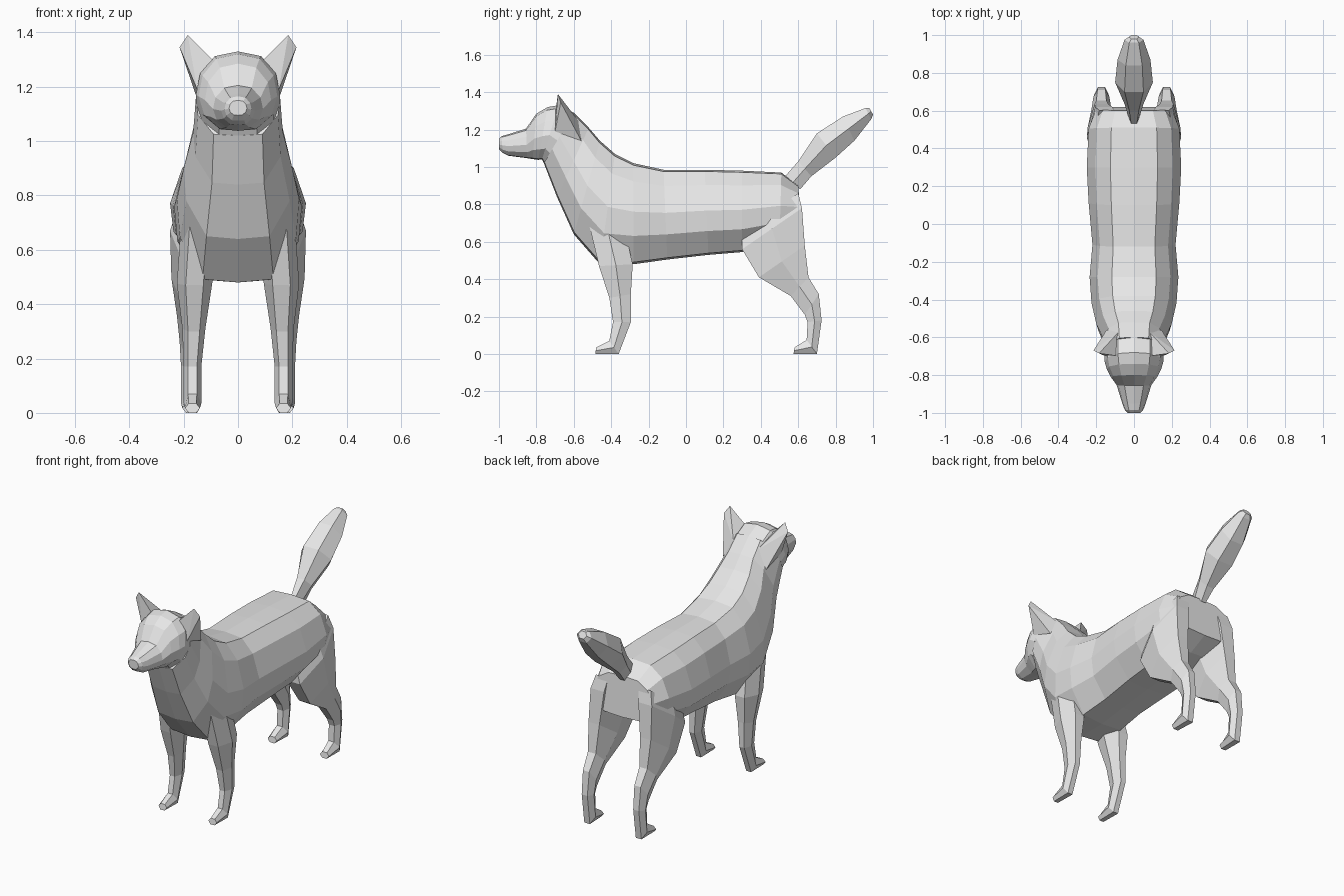
import bpy
import bmesh
from mathutils import Vector

if "Cube" in bpy.data.objects:
    bpy.data.objects.remove(bpy.data.objects["Cube"], do_unlink=True)

# Single plain coat colour
coat = bpy.data.materials.new("light_grey")
coat.use_nodes = True
coat.diffuse_color = (0.8, 0.8, 0.8, 1)
coat.node_tree.nodes["Principled BSDF"].inputs["Base Color"].default_value = coat.diffuse_color


def finish(name, bm):
    """Turn a bmesh into a flat shaded object."""
    bmesh.ops.recalc_face_normals(bm, faces=bm.faces[:])
    mesh = bpy.data.meshes.new(name)
    bm.to_mesh(mesh)
    bm.free()
    mesh.materials.append(coat)
    obj = bpy.data.objects.new(name, mesh)
    bpy.context.collection.objects.link(obj)
    return obj


def loft(name, stations, section, side=1):
    """Skin rings: each station is (y, z) of one edge, (y, z) of the other, then x range."""
    bm = bmesh.new()
    rings = []
    for ya, za, yb, zb, xa, xb in stations:
        ring = []
        for across, along in section:
            x = xa + (xb - xa) * across
            point = Vector((x * side, ya, za)).lerp(Vector((x * side, yb, zb)), along)
            ring.append(bm.verts.new(point))
        rings.append(ring)
    count = len(section)
    for ring, following in zip(rings, rings[1:]):
        for i in range(count):
            j = (i + 1) % count
            bm.faces.new((ring[i], ring[j], following[j], following[i]))
    bm.faces.new(rings[0])
    bm.faces.new(rings[-1])
    return finish(name, bm)


def hull(name, points, side=1):
    """Convex solid around a few corner points."""
    bm = bmesh.new()
    for x, y, z in points:
        bm.verts.new((x * side, y, z))
    result = bmesh.ops.convex_hull(bm, input=bm.verts[:])
    loose = [v for v in result["geom_interior"] if isinstance(v, bmesh.types.BMVert)]
    bmesh.ops.delete(bm, geom=loose, context="VERTS")
    return finish(name, bm)


def symmetric(stations):
    """Expand a half width into a centred x range."""
    return [(ya, za, yb, zb, -w, w) for ya, za, yb, zb, w in stations]


def closed_section(half):
    """Mirror a half outline of (half width, depth) into a closed ring."""
    right = [((1 + w) / 2, t) for w, t in half]
    left = [((1 - w) / 2, t) for w, t in reversed(half[1:-1])]
    return right + left


# Cross sections: broad torso with tucked belly, rounder head, six sided limb
torso_section = closed_section([(0, 0), (.5, .02), (.82, .18), (1, .48), (.95, .72), (.58, .98), (0, 1)])
head_section = closed_section([(0, 0), (.55, .06), (.9, .28), (1, .55), (.85, .8), (.45, .98), (0, 1)])
limb_section = [(.25, 0), (.75, 0), (1, .5), (.75, 1), (.25, 1), (0, .5)]

# Torso and neck, from rump to throat
neck_end = (-.60, 1.29, -.76, 1.02, .155)
loft("body", symmetric([
    (.60, .90, .62, .66, .20),
    (.51, .97, .50, .60, .24),
    (.30, .98, .30, .545, .25),
    (.10, .985, .12, .53, .24),
    (-.12, .985, -.10, .505, .22),
    (-.28, 1.02, -.28, .48, .235),
    (-.38, 1.07, -.46, .48, .225),
    (-.46, 1.14, -.60, .64, .20),
    (-.52, 1.21, -.69, .84, .165),
    neck_end,
]), torso_section)

# Head, brow and muzzle
loft("head", symmetric([
    neck_end,
    (-.68, 1.33, -.77, 1.04, .155),
    (-.74, 1.32, -.79, 1.038, .145),
    (-.80, 1.285, -.82, 1.042, .122),
    (-.855, 1.205, -.85, 1.047, .092),
    (-.95, 1.175, -.95, 1.06, .062),
    (-.985, 1.165, -.98, 1.075, .05),
    (-1, 1.15, -1, 1.095, .033),
]), head_section)

# Tail, rising from the rump and swelling before the tip
loft("tail", symmetric([
    (.53, .95, .61, .88, .03),
    (.60, 1.03, .67, .95, .05),
    (.70, 1.18, .80, 1.05, .10),
    (.84, 1.27, .90, 1.14, .087),
    (.96, 1.315, .99, 1.255, .05),
    (.98, 1.315, 1, 1.28, .028),
]), limb_section)

# Paired parts; limbs run from the hip or shoulder down to the toes
front_leg = [
    (-.52, .70, -.33, .68, .08, .21),
    (-.465, .47, -.285, .48, .095, .225),
    (-.41, .30, -.295, .32, .12, .205),
    (-.39, .17, -.295, .17, .135, .20),
    (-.41, .07, -.36, 0, .135, .20),
    (-.48, .035, -.485, 0, .14, .195),
]
hind_leg = [
    (.30, .64, .60, .86, .06, .225),
    (.30, .56, .62, .78, .07, .25),
    (.39, .41, .635, .58, .10, .245),
    (.56, .31, .655, .41, .12, .225),
    (.635, .21, .71, .32, .13, .215),
    (.65, .17, .725, .18, .135, .21),
    (.645, .075, .70, 0, .135, .21),
    (.58, .035, .575, 0, .145, .205),
]
ear = [
    (.075, -.70, 1.28), (.15, -.70, 1.19),
    (.145, -.56, 1.14), (.08, -.57, 1.24),
    (.185, -.685, 1.39), (.215, -.67, 1.345),
    (.165, -.635, 1.31),
]
for label, side in (("left", 1), ("right", -1)):
    loft(label + "_front_leg", front_leg, limb_section, side)
    loft(label + "_hind_leg", hind_leg, limb_section, side)
    hull(label + "_ear", ear, side)
